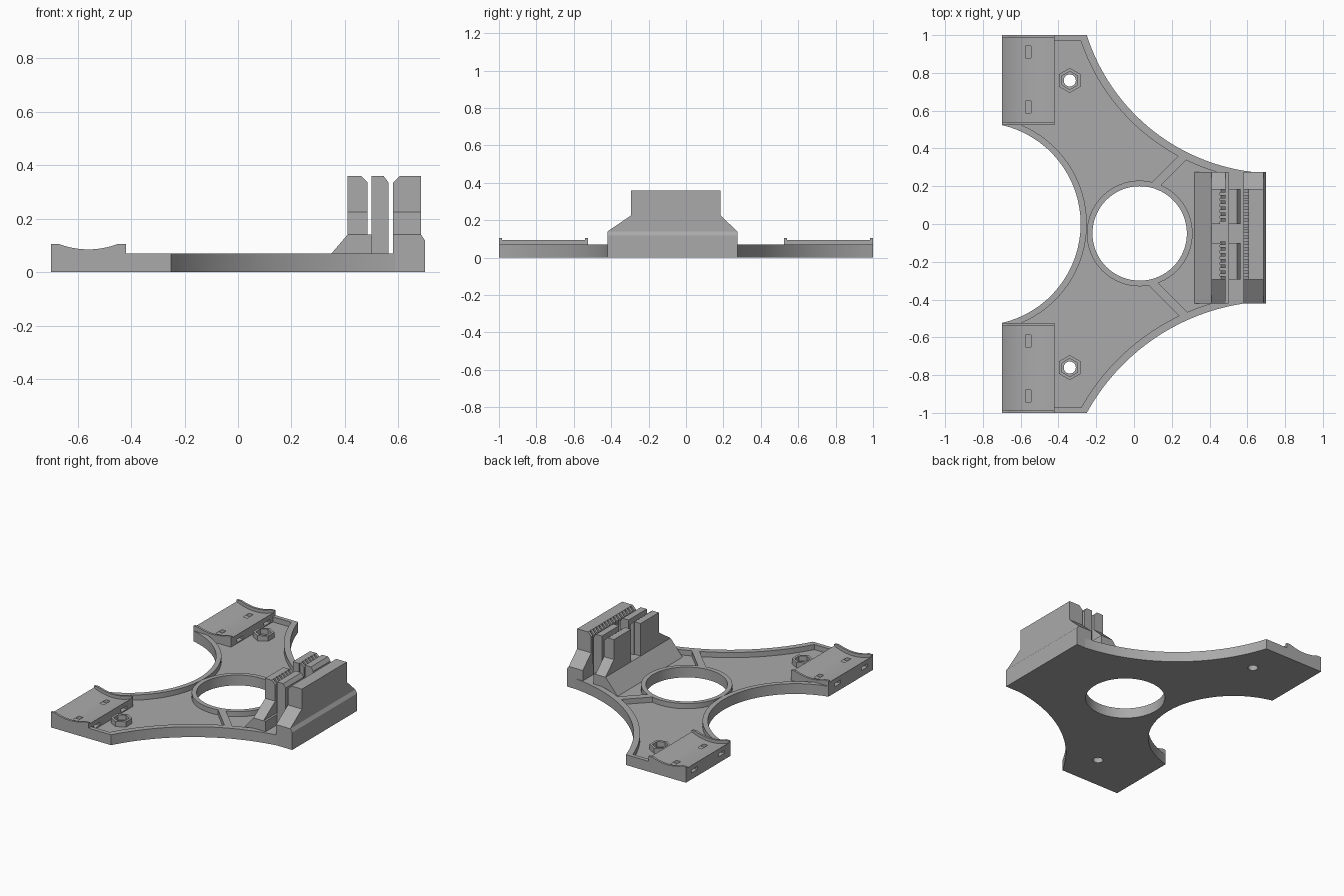
import bpy, bmesh, math

cube = bpy.data.objects.get("Cube")
if cube:
    bpy.data.objects.remove(cube, do_unlink=True)

grey = bpy.data.materials.new("plain grey")
grey.use_nodes = True
grey.diffuse_color = (0.4, 0.4, 0.4, 1)
grey.node_tree.nodes["Principled BSDF"].inputs["Base Color"].default_value = (0.4, 0.4, 0.4, 1)

FLOOR, RIM, BASE, TOP = 0.035, 0.07, 0.14, 0.36


def prism(name, pts, axis, a, b):
    """Extrude a 2D profile along an axis from a to b."""
    place = {"x": lambda u, v, w: (w, u, v),
             "y": lambda u, v, w: (u, w, v),
             "z": lambda u, v, w: (u, v, w)}[axis]
    bm = bmesh.new()
    lo = [bm.verts.new(place(u, v, a)) for u, v in pts]
    hi = [bm.verts.new(place(u, v, b)) for u, v in pts]
    bm.faces.new(lo)
    bm.faces.new(hi)
    for i in range(len(pts)):
        j = (i + 1) % len(pts)
        bm.faces.new((lo[i], lo[j], hi[j], hi[i]))
    bmesh.ops.recalc_face_normals(bm, faces=bm.faces)
    mesh = bpy.data.meshes.new(name)
    bm.to_mesh(mesh)
    bm.free()
    mesh.materials.append(grey)
    obj = bpy.data.objects.new(name, mesh)
    bpy.context.collection.objects.link(obj)
    return obj


def box(name, x0, x1, y0, y1, z0, z1):
    return prism(name, [(x0, y0), (x1, y0), (x1, y1), (x0, y1)], "z", z0, z1)


def arc(c, p, q, n=32):
    """Points from p to q around the centre c."""
    polar = [(math.hypot(x - c[0], y - c[1]), math.atan2(y - c[1], x - c[0])) for x, y in (p, q)]
    (r0, t0), (r1, t1) = polar
    pts = []
    for i in range(n + 1):
        f = i / n
        r, t = r0 + (r1 - r0) * f, t0 + (t1 - t0) * f
        pts.append((c[0] + r * math.cos(t), c[1] + r * math.sin(t)))
    return pts


def ngon(x, y, r, n):
    return [(x + r * math.sin(math.tau * i / n), y + r * math.cos(math.tau * i / n)) for i in range(n)]


def carve(obj, *cutters):
    """Subtract the cutters and remove them."""
    for cutter in cutters:
        mod = obj.modifiers.new("cut", "BOOLEAN")
        mod.operation = "DIFFERENCE"
        mod.solver = "EXACT"
        mod.object = cutter
        bpy.context.view_layer.update()
        mesh = bpy.data.meshes.new_from_object(obj.evaluated_get(bpy.context.evaluated_depsgraph_get()))
        obj.modifiers.clear()
        obj.data = mesh
        bpy.data.objects.remove(cutter, do_unlink=True)
    return obj


def smooth(obj):
    bpy.ops.object.select_all(action="DESELECT")
    obj.select_set(True)
    bpy.context.view_layer.objects.active = obj
    bpy.ops.object.shade_smooth_by_angle(angle=math.radians(25))


# Three-armed plate outline and the pocket outline inside its rim
back_c, front_c, side_c, hub = (0.75, 1.32), (0.75, -1.55), (-0.82, 0), (0.03, -0.05)
outline = ([(-0.7, 1)] + arc(back_c, (-0.25, 1), (0.69, 0.27))
           + arc(front_c, (0.69, -0.41), (-0.25, -1)) + [(-0.7, -1)]
           + arc(side_c, (-0.7, -0.524), (-0.7, 0.524)))
inner = ([(-0.6, 0.972)] + arc(back_c, (-0.283, 0.972), (0.55, 0.248))
         + arc(front_c, (0.55, -0.387), (-0.28, -0.972)) + [(-0.6, -0.972)]
         + arc(side_c, (-0.6, -0.526), (-0.6, 0.526)))

pocket = prism("pocket_cutter", inner, "z", FLOOR, 0.2)
carve(pocket, prism("hub_cutter", ngon(*hub, 0.28, 64), "z", 0, 0.3))
for s, y in ((1, 0.22), (-1, -0.34)):
    w, d, l = 0.016, 0.16, 0.16
    rib = [(0.125 - l + w, y - s * (d + w)), (0.125 + d + w, y + s * (d - w)),
           (0.125 + d - w, y + s * (d + w)), (0.125 - l - w, y - s * (d - w))]
    carve(pocket, prism("rib_cutter", rib, "z", 0, 0.3))

plate = prism("base_plate", outline, "z", 0, RIM)
carve(plate, pocket, prism("hole_cutter", ngon(*hub, 0.25, 64), "z", -0.1, 0.3))
for s in (1, -1):
    y0, y1 = sorted((s * 0.525, s * 1.1))
    carve(plate, box("seat_cutter", -0.8, -0.42, y0, y1, FLOOR, 0.3),
          prism("bolt_cutter", ngon(-0.34, s * 0.76, 0.032, 24), "z", -0.1, 0.3))
smooth(plate)

# Bearing cradles with end lips and tie tunnels, and hexagonal nut holders
axis_c = (-0.56, 0.395)


def saddle(radius, half, height):
    drop = axis_c[1] - math.sqrt(radius ** 2 - half ** 2)
    curve = arc(axis_c, (-0.56 - half, drop), (-0.56 + half, drop), 24)
    ends = [(-0.42, height), (-0.42, FLOOR), (-0.7, FLOOR), (-0.7, height)]
    return curve + (ends if half < 0.14 else ends[1:3])


for s, side in ((1, "back"), (-1, "front")):
    body = prism(side + "_cradle", saddle(0.332, 0.14, 0), "y", s * 0.54, s * 0.985)
    for y in (0.62, 0.91):
        carve(body, box("tie_cutter", -0.8, -0.3, s * y - 0.032, s * y + 0.032, 0.042, 0.0634))
    smooth(body)
    for part, a, b in (("inner", 0.525, 0.54), ("outer", 0.985, 1.0)):
        smooth(prism(side + "_cradle_lip_" + part, saddle(0.31, 0.11, 0.105), "y", s * a, s * b))
    nut = prism(side + "_nut_holder", ngon(-0.34, s * 0.76, 0.066, 6), "z", FLOOR, RIM)
    carve(nut, prism("nut_cutter", ngon(-0.34, s * 0.76, 0.048, 6), "z", 0, 0.3))

# Belt clamp base with a sloped side and a groove
Y0, Y1, T0, T1 = -0.42, 0.275, -0.295, 0.185
prism("clamp_base", [(0.32, 0), (0.32, FLOOR), (0.41, BASE), (0.5, BASE), (0.5, RIM), (0.58, RIM),
                     (0.58, BASE), (0.685, BASE), (0.7, 0.118), (0.7, 0)], "y", Y0, Y1)

# Outer wall with sloped feet
prism("outer_wall", [(Y0, BASE), (T0, 0.225), (T0, TOP), (T1, TOP), (T1, 0.225), (Y1, BASE)],
      "x", 0.605, 0.685)

# Inner wall and wedge, split by a central gap
for name, gap, end, foot in (("back", 0.0, T1, Y1), ("front", -0.1, T0, Y0)):
    prism(name + "_inner_wall", [(gap, BASE), (foot, BASE), (end, 0.225), (end, TOP), (gap, TOP)],
          "x", 0.41, 0.455)
    prism(name + "_wedge", [(0.5, RIM), (0.5, TOP), (0.545, TOP), (0.563, 0.335), (0.563, RIM)],
          "y", gap, end)
    for part, a, b in (("inner", 0.455, 0.485), ("outer", 0.58, 0.605)):
        prism(name + "_foot_" + part, [(end, BASE), (foot, BASE), (end, 0.225)], "x", a, b)

# Belt teeth with chamfered tops on both walls
count = 16
pitch = (T1 - T0) / (count - 0.4)
for i in range(count):
    a = T0 + i * pitch
    b = a + 0.6 * pitch
    prism("outer_tooth", [(0.605, BASE), (0.605, TOP), (0.58, 0.335), (0.58, BASE)], "y", a, b)
    if b <= -0.09 or a >= -0.01:
        prism("inner_tooth", [(0.455, BASE), (0.455, TOP), (0.46, TOP), (0.485, 0.335), (0.485, BASE)],
              "y", a, b)
